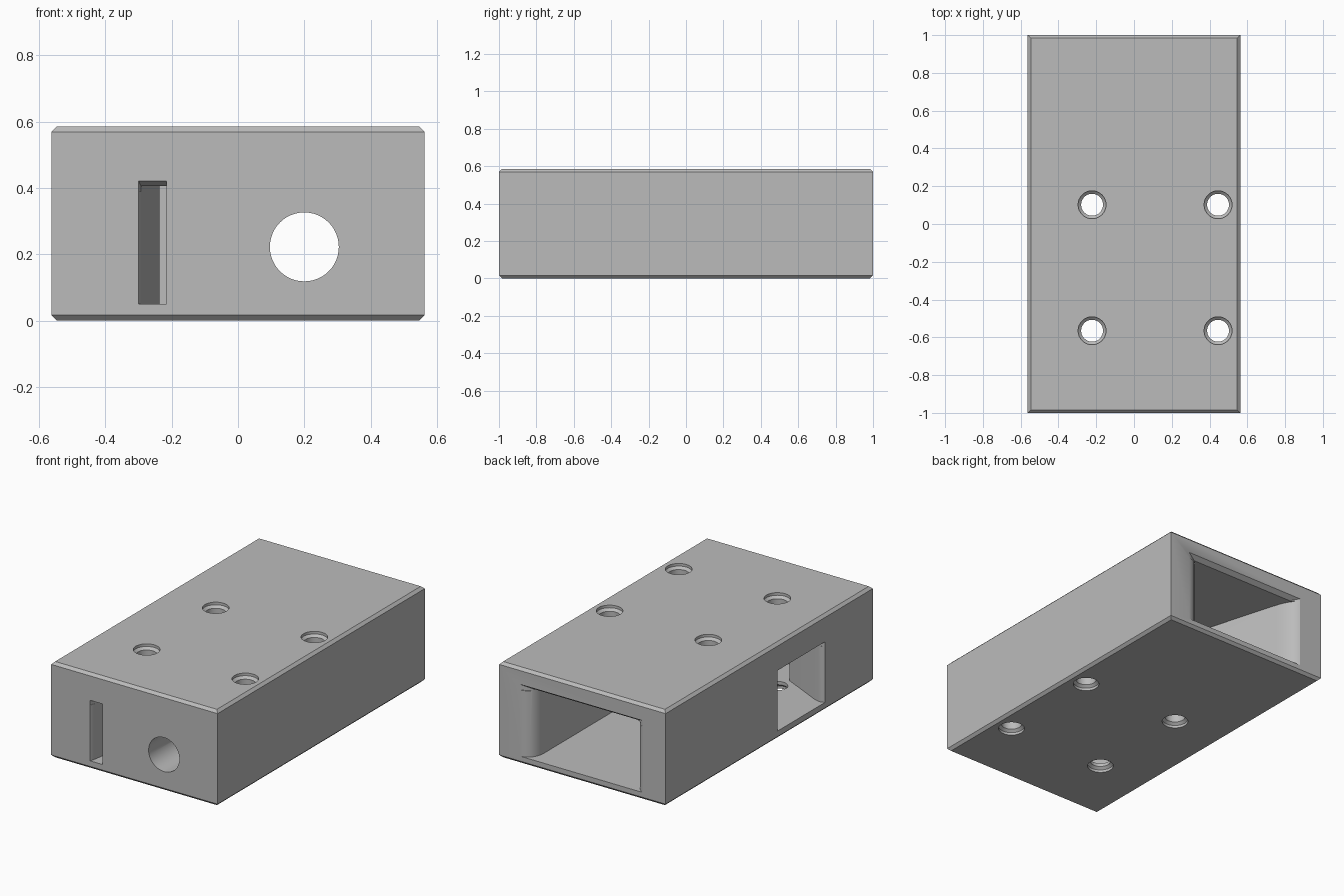
import bpy, bmesh, math
from mathutils import Vector

cube = bpy.data.objects.get("Cube")
if cube:
    bpy.data.objects.remove(cube, do_unlink=True)

grey = bpy.data.materials.new("light_grey")
grey.use_nodes = True
grey.diffuse_color = (0.5, 0.5, 0.5, 1)
grey.node_tree.nodes["Principled BSDF"].inputs["Base Color"].default_value = (0.5, 0.5, 0.5, 1)


def loft(name, rings):
    """Closed solid through rings that share one point count."""
    bm = bmesh.new()
    loops = [[bm.verts.new(p) for p in ring] for ring in rings]
    n = len(loops[0])
    for a, b in zip(loops, loops[1:]):
        for i in range(n):
            j = (i + 1) % n
            bm.faces.new((a[i], a[j], b[j], b[i]))
    bm.faces.new(loops[0][::-1])
    bm.faces.new(loops[-1])
    bmesh.ops.recalc_face_normals(bm, faces=bm.faces)
    mesh = bpy.data.meshes.new(name)
    bm.to_mesh(mesh)
    bm.free()
    mesh.materials.append(grey)
    ob = bpy.data.objects.new(name, mesh)
    bpy.context.collection.objects.link(ob)
    return ob


def rect(w, d, z):
    return [(-w, -d, z), (w, -d, z), (w, d, z), (-w, d, z)]


def circle(centre, r, axis, at, n=32):
    u, v = centre
    pts = []
    for i in range(n):
        t = math.tau * i / n
        a, b = u + r * math.cos(t), v + r * math.sin(t)
        pts.append((a, b, at) if axis == "z" else (a, at, b))
    return pts


def prism(name, outline, low, high):
    return loft(name, [[(x, y, z) for x, y in outline] for z in (low, high)])


def flare(start, corner, end, steps=8):
    """Rounded mouth edge between two outline points."""
    a, c, e = Vector(start), Vector(corner), Vector(end)
    return [tuple(a * (1 - t) ** 2 + c * 2 * t * (1 - t) + e * t * t)
            for t in (i / steps for i in range(steps + 1))]


def cut(body, cutter):
    mod = body.modifiers.new("cut", "BOOLEAN")
    mod.operation = "DIFFERENCE"
    mod.solver = "EXACT"
    mod.object = cutter
    bpy.context.view_layer.objects.active = body
    bpy.ops.object.modifier_apply(modifier=mod.name)
    bpy.data.objects.remove(cutter, do_unlink=True)


# Block with chamfered top and bottom rims
W, D, H, C = 0.5625, 1.0, 0.585, 0.016
body = loft("block", [rect(W - C, D - C, 0), rect(W, D, C),
                      rect(W, D, H - C), rect(W - C, D - C, H)])

# Tapering chamber open at the back
chamber = [(0.425, 1.03)]
chamber += flare((0.425, 1), (0.338, 0.99), (0.335, 0.89))
chamber += [(0.335, -0.52), (0.31, -0.58), (0.1, -0.58)]
chamber += flare((-0.32, 0.86), (-0.355, 0.98), (-0.405, 1))
chamber += [(-0.405, 1.03)]
cut(body, prism("chamber_cutter", chamber, 0.046, 0.465))

# Side channel running from the window to the front slot
channel = [(-0.30, -1.03)]
channel += flare((-0.30, -1), (-0.292, -0.985), (-0.288, -0.95), 4)
channel += [(-0.237, -0.66)]
channel += flare((-0.49, -0.54), (-0.535, -0.52), (-W, -0.54))
channel += [(-0.6, -0.54), (-0.6, -0.08)]
channel += flare((-W, -0.08), (-0.54, -0.12), (-0.47, -0.12))
channel += [(-0.17, -0.12), (-0.01, -0.70), (-0.06, -0.76), (-0.215, -1), (-0.215, -1.03)]
cut(body, prism("channel_cutter", channel, 0.05, 0.405))


# Sloped lips above the three mouths
def lip(axis, face, sign, wide, narrow, low, ceiling, top):
    rings = []
    for depth, span, z in ((-0.02, wide, top), (0, wide, top), (0.03, narrow, ceiling)):
        at = face - sign * depth
        pts = [(span[0], low), (span[1], low), (span[1], z), (span[0], z)]
        rings.append([(u, at, z) if axis == "y" else (at, u, z) for u, z in pts])
    cut(body, loft("lip_cutter", rings))


lip("y", D, 1, (-0.405, 0.425), (-0.35, 0.36), 0.45, 0.464, 0.485)
lip("y", -D, -1, (-0.30, -0.215), (-0.292, -0.214), 0.39, 0.404, 0.42)
lip("x", -W, -1, (-0.54, -0.08), (-0.53, -0.11), 0.39, 0.404, 0.42)

# Round bore in the front
cut(body, loft("bore_cutter", [circle((0.2, 0.222), 0.104, "y", y, 48) for y in (-1.05, -0.5)]))

# Four screw holes countersunk at both ends
R, S = 0.058, 0.074
for x in (-0.222, 0.445):
    for y in (-0.565, 0.102):
        stations = ((-0.01, S), (0, S), (0.016, S), (0.03, R),
                    (H - 0.03, R), (H - 0.016, S), (H, S), (H + 0.01, S))
        cut(body, loft("screw_cutter", [circle((x, y), r, "z", z) for z, r in stations]))

# Smooth the round walls, keep the edges sharp
bpy.ops.object.select_all(action="DESELECT")
body.select_set(True)
bpy.context.view_layer.objects.active = body
bpy.ops.object.shade_smooth_by_angle(angle=math.radians(25))
